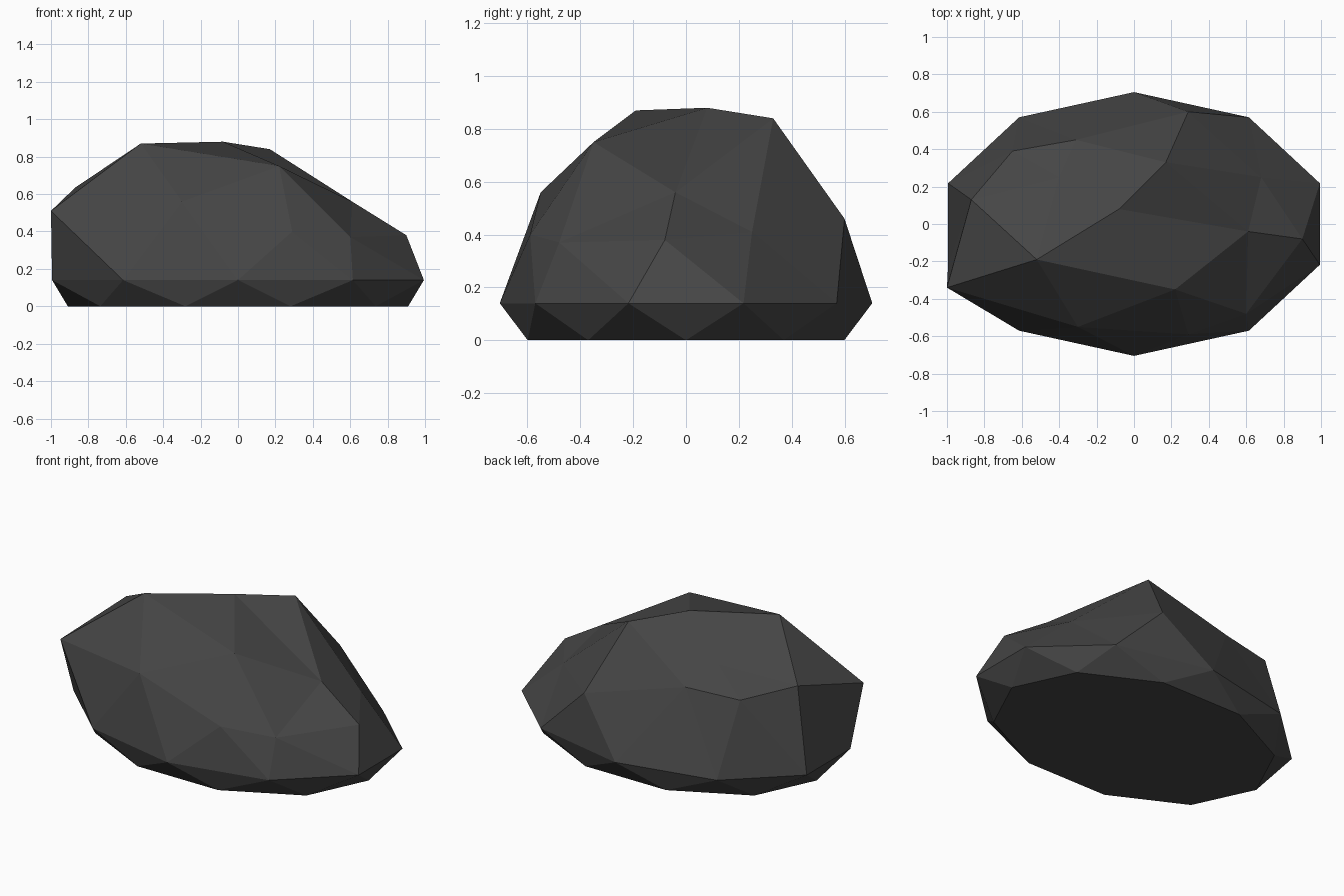
import bpy
import bmesh
from math import cos, sin, radians

cube = bpy.data.objects.get("Cube")
if cube:
    bpy.data.objects.remove(cube, do_unlink=True)

# Single dark stone colour
stone = bpy.data.materials.new("dark_stone")
stone.use_nodes = True
colour = (0.06, 0.06, 0.06, 1.0)
stone.diffuse_color = colour
bsdf = stone.node_tree.nodes["Principled BSDF"]
bsdf.inputs["Base Color"].default_value = colour
bsdf.inputs["Roughness"].default_value = 0.9

bm = bmesh.new()


def add_ring(points):
    return [bm.verts.new(p) for p in points]


def ellipse(rx, ry, z, start):
    angles = [radians(start + 36 * i) for i in range(10)]
    return add_ring([(rx * cos(a), ry * sin(a), z) for a in angles])


def zigzag(upper, lower):
    """Join two equal rings, the lower one turned half a step onwards."""
    n = len(upper)
    for j in range(n):
        k = (j + 1) % n
        bm.faces.new((upper[j], lower[j - 1], lower[j]))
        bm.faces.new((upper[j], lower[j], upper[k]))


# Rings of the boulder, counter-clockwise from +x
peak = bm.verts.new((-0.08, 0.08, 0.88))
crown = add_ring([(0.61, -0.04, 0.56), (0.17, 0.33, 0.84), (-0.40, 0.25, 0.69),
                  (-0.52, -0.19, 0.87), (0.22, -0.35, 0.75)])
shoulder = add_ring([(0.90, -0.08, 0.38), (0.68, 0.25, 0.41), (0.29, 0.60, 0.46),
                     (-0.31, 0.45, 0.60), (-0.65, 0.39, 0.585), (-0.87, 0.13, 0.635),
                     (-1.0, -0.34, 0.51), (-0.30, -0.55, 0.56), (0.29, -0.59, 0.40),
                     (0.60, -0.48, 0.37)])
waist = ellipse(1.045, 0.705, 0.14, 18)
base = ellipse(0.91, 0.63, 0.0, 36)

# Crown facets: each crown point meets three shoulder points
for k in range(5):
    a, b = crown[k], crown[(k + 1) % 5]
    here, middle, after = shoulder[2 * k], shoulder[2 * k + 1], shoulder[(2 * k + 2) % 10]
    bm.faces.new((peak, a, b))
    bm.faces.new((a, here, middle))
    bm.faces.new((a, middle, b))
    bm.faces.new((b, middle, after))

# Sides, undercut and flat underside
zigzag(shoulder, waist)
zigzag(waist, base)
bm.faces.new(list(reversed(base)))
bmesh.ops.recalc_face_normals(bm, faces=bm.faces[:])

mesh = bpy.data.meshes.new("boulder")
bm.to_mesh(mesh)
bm.free()
mesh.materials.append(stone)
boulder = bpy.data.objects.new("boulder", mesh)
bpy.context.collection.objects.link(boulder)
